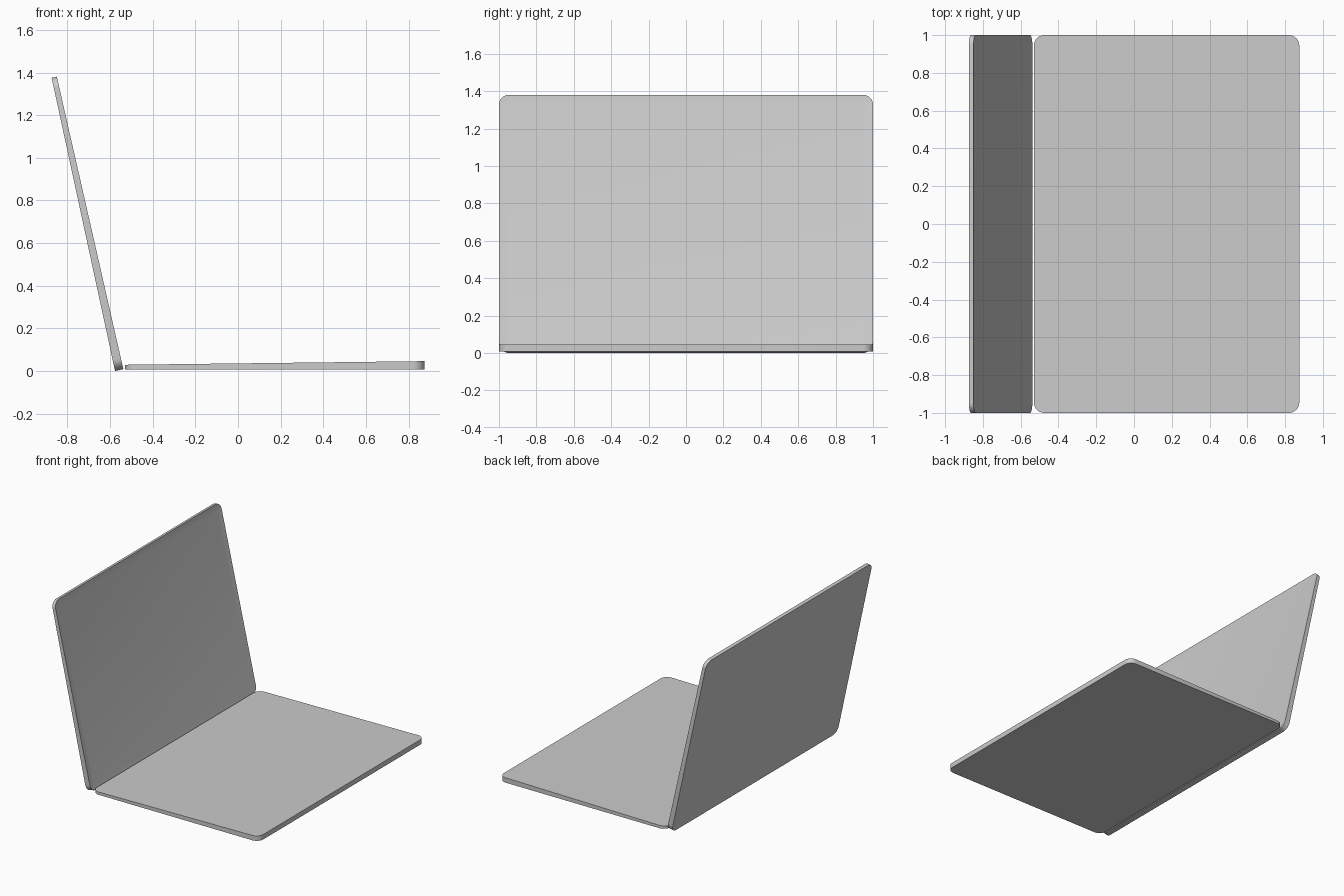
import bpy, bmesh
from math import sin, cos, pi, radians
from mathutils import Matrix

if "Cube" in bpy.data.objects:
    bpy.data.objects.remove(bpy.data.objects["Cube"])

HALF_W, RADIUS, STEPS = 1.0, 0.055, 8


def wedge_slab(name, length, t_start, t_end, recess=0.0):
    """Rounded-corner slab along +x whose thickness tapers from t_start to t_end."""
    bm = bmesh.new()
    outline = []
    corners = [(length - RADIUS, HALF_W - RADIUS), (RADIUS, HALF_W - RADIUS),
               (RADIUS, RADIUS - HALF_W), (length - RADIUS, RADIUS - HALF_W)]
    for q, (cx, cy) in enumerate(corners):
        for i in range(STEPS + 1):
            a = (q + i / STEPS) * pi / 2
            outline.append((cx + RADIUS * cos(a), cy + RADIUS * sin(a)))
    low = [bm.verts.new((x, y, 0)) for x, y in outline]
    top = [bm.verts.new((x, y, t_start + (t_end - t_start) * x / length))
           for x, y in outline]
    bm.faces.new(low[::-1])
    face = bm.faces.new(top)
    n = len(low)
    for i in range(n):
        j = (i + 1) % n
        bm.faces.new((low[i], low[j], top[j], top[i]))
    if recess:
        bm.normal_update()
        bmesh.ops.inset_region(bm, faces=[face], thickness=0.04, depth=-recess)
    mesh = bpy.data.meshes.new(name)
    bm.to_mesh(mesh)
    bm.free()
    obj = bpy.data.objects.new(name, mesh)
    bpy.context.collection.objects.link(obj)
    bpy.context.view_layer.objects.active = obj
    obj.select_set(True)
    bpy.ops.object.shade_smooth_by_angle(angle=radians(30))
    obj.select_set(False)
    return obj


# Keyboard base: thin at the hinge, thicker at the free edge
base = wedge_slab("keyboard_base", 1.405, 0.021, 0.038)
base.location = (-0.53, 0, 0.008)

# Screen lid: leans back from the hinge, with a shallow recessed display
lid = wedge_slab("screen_lid", 1.407, 0.04, 0.025, recess=0.004)
s, c = sin(radians(12.2)), cos(radians(12.2))
lid.matrix_world = Matrix(((-s, 0, c, -0.577),
                           (0, -1, 0, 0),
                           (c, 0, s, 0),
                           (0, 0, 0, 1)))
